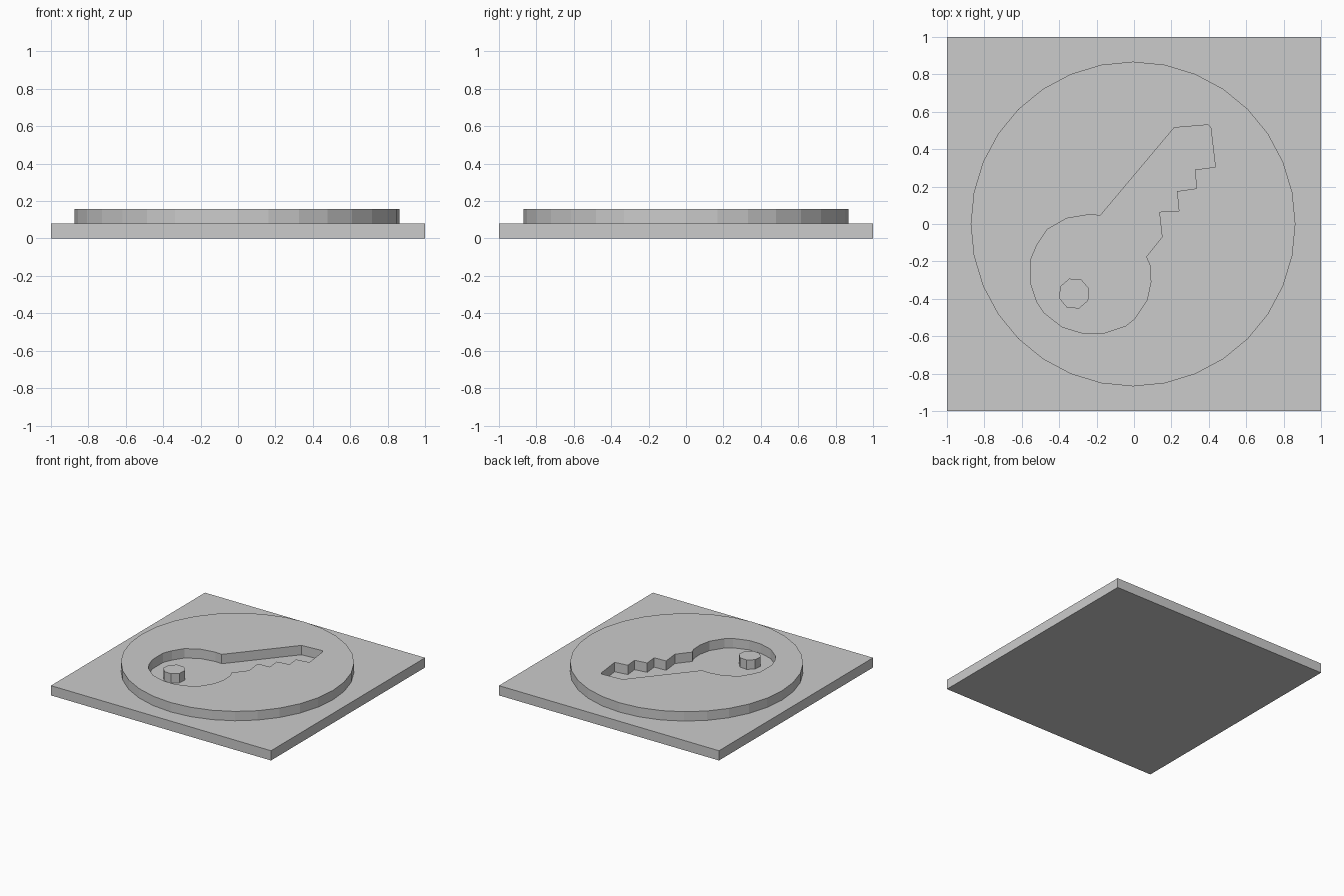
import bpy, bmesh
from math import cos, sin, tau

cube = bpy.data.objects.get("Cube")
if cube:
    bpy.data.objects.remove(cube)

BASE_TOP, DISC_TOP = 0.08, 0.157

# One plain grey for every part
grey = bpy.data.materials.new("plain_grey")
grey.use_nodes = True
colour = (0.6, 0.6, 0.6, 1)
grey.diffuse_color = colour
for node in grey.node_tree.nodes:
    if node.type == "BSDF_PRINCIPLED":
        node.inputs["Base Color"].default_value = colour


def circle(x, y, radius, sides, turn=0.0):
    angles = [tau * (i + turn) / sides for i in range(sides)]
    return [(x + radius * cos(a), y + radius * sin(a)) for a in angles]


def slab(name, outlines, bottom, top):
    """Flat-faced plate; the first outline is the rim, any others are holes."""
    bm = bmesh.new()
    edges = []
    for outline in outlines:
        verts = [bm.verts.new((x, y, bottom)) for x, y in outline]
        edges += [bm.edges.new((a, b)) for a, b in zip(verts, verts[1:] + verts[:1])]
    if len(outlines) > 1:
        bmesh.ops.triangle_fill(bm, edges=edges, use_beauty=True, use_dissolve=False)
    else:
        bm.faces.new(verts)
    extruded = bmesh.ops.extrude_face_region(bm, geom=bm.faces[:], use_keep_orig=True)
    raised = [g for g in extruded["geom"] if isinstance(g, bmesh.types.BMVert)]
    bmesh.ops.translate(bm, verts=raised, vec=(0, 0, top - bottom))
    bmesh.ops.recalc_face_normals(bm, faces=bm.faces[:])
    mesh = bpy.data.meshes.new(name)
    bm.to_mesh(mesh)
    bm.free()
    mesh.materials.append(grey)
    obj = bpy.data.objects.new(name, mesh)
    bpy.context.collection.objects.link(obj)
    return obj


# Key-shaped opening: rounded bow, stepped teeth, then the blunt tip
bow = [(-.18, .045), (-.24, .05), (-.36, .03), (-.465, -.03), (-.52, -.115),
       (-.55, -.185), (-.55, -.325), (-.52, -.415), (-.48, -.475), (-.385, -.55),
       (-.27, -.585), (-.165, -.585), (-.045, -.545), (.005, -.505), (.07, -.405),
       (.09, -.31), (.085, -.22), (.065, -.175)]
teeth = [(.15, -.07), (.135, .065), (.24, .07), (.23, .175),
         (.335, .19), (.325, .29), (.435, .305)]
tip = [(.41, .515), (.395, .53), (.215, .515)]

# Square base plate
slab("base_plate", [[(-1, -1), (1, -1), (1, 1), (-1, 1)]], 0, BASE_TOP)

# Raised disc with the key cut through it
slab("raised_disc", [circle(-.005, 0, .868, 32), bow + teeth + tip], BASE_TOP, DISC_TOP)

# Small peg left standing in the bow
slab("key_ring_peg", [circle(-.32, -.372, .084, 8, 0.4)], BASE_TOP, DISC_TOP)
